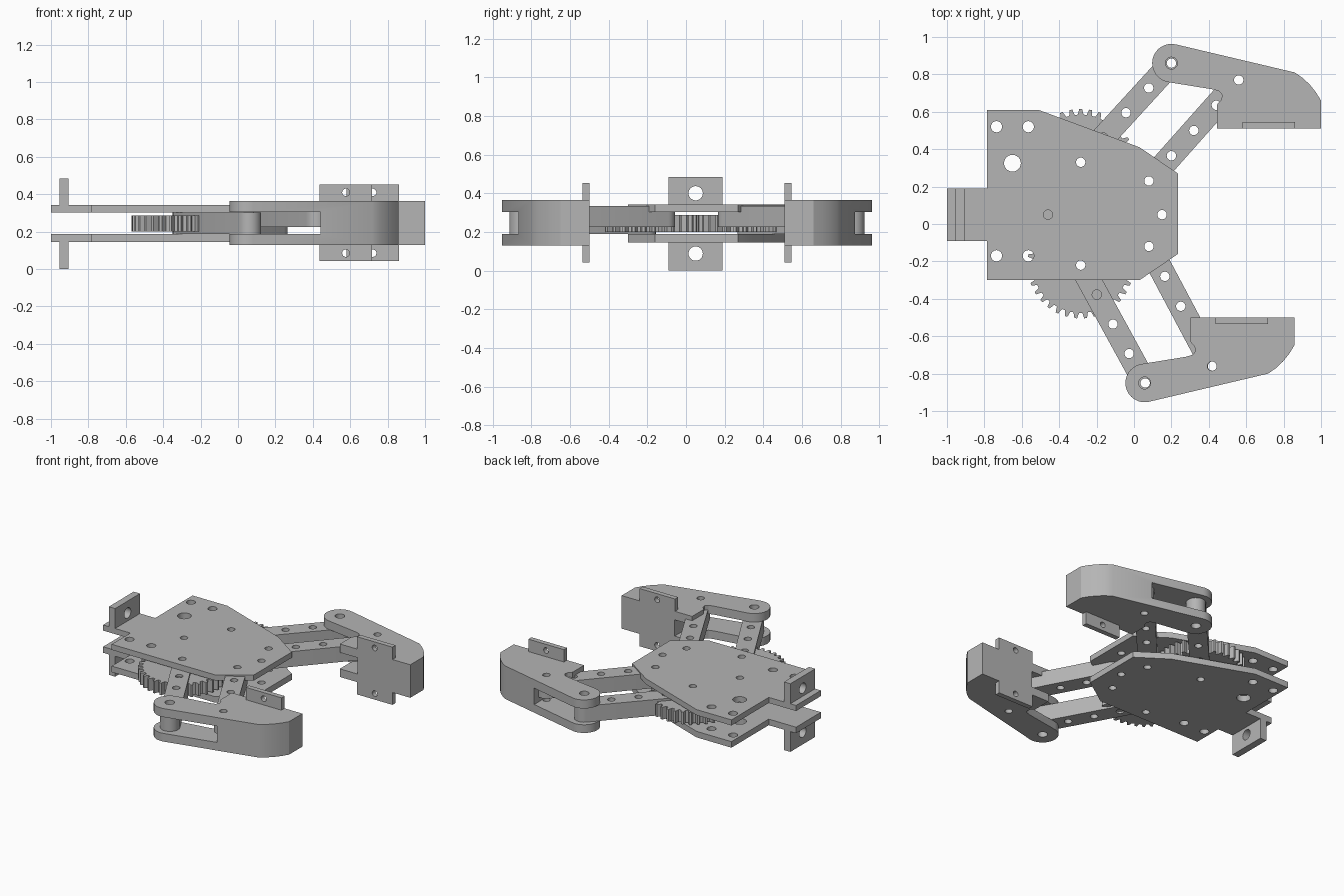
import bpy, bmesh
from math import sin, cos, radians, pi, atan2, hypot
from mathutils import Vector

cube = bpy.data.objects.get("Cube")
if cube:
    bpy.data.objects.remove(cube, do_unlink=True)

grey = bpy.data.materials.new("plain_grey")
grey.use_nodes = True
grey.diffuse_color = (0.46, 0.46, 0.46, 1)
grey.node_tree.nodes["Principled BSDF"].inputs["Base Color"].default_value = grey.diffuse_color


def arc(cx, cy, r, a0=0, a1=360, n=24):
    """Points along an arc; a full turn leaves out the repeated point."""
    last = n if a1 - a0 == 360 else n + 1
    return [(cx + r * cos(radians(a0 + (a1 - a0) * i / n)),
             cy + r * sin(radians(a0 + (a1 - a0) * i / n))) for i in range(last)]


def baked(obj):
    dg = bpy.context.evaluated_depsgraph_get()
    return bpy.data.meshes.new_from_object(obj.evaluated_get(dg))


def prism(name, outline, lo, hi, holes=(), axis="Z"):
    """Extrude an outline with round holes (x, y, r) along an axis."""
    curve = bpy.data.curves.new(name, "CURVE")
    curve.dimensions = "2D"
    curve.fill_mode = "BOTH"
    curve.extrude = (hi - lo) / 2
    for loop in [outline] + [arc(*h) for h in holes]:
        s = curve.splines.new("POLY")
        s.points.add(len(loop) - 1)
        for p, (x, y) in zip(s.points, loop):
            p.co = (x, y, 0, 1)
        s.use_cyclic_u = True
    tmp = bpy.data.objects.new(name + "_outline", curve)
    bpy.context.collection.objects.link(tmp)
    mesh = baked(tmp)
    bpy.data.objects.remove(tmp, do_unlink=True)

    bm = bmesh.new()
    bm.from_mesh(mesh)
    bmesh.ops.remove_doubles(bm, verts=bm.verts, dist=1e-5)
    for v in bm.verts:
        a, b, c = v.co.x, v.co.y, v.co.z + (lo + hi) / 2
        v.co = {"Z": (a, b, c), "Y": (a, c, b), "X": (c, a, b)}[axis]
    bmesh.ops.recalc_face_normals(bm, faces=bm.faces)
    bm.to_mesh(mesh)
    bm.free()
    obj = bpy.data.objects.new(name, mesh)
    bpy.context.collection.objects.link(obj)
    finish(obj)
    return obj


def finish(obj):
    mesh = obj.data
    mesh.materials.clear()
    mesh.materials.append(grey)
    mesh.shade_smooth()
    mesh.set_sharp_from_angle(angle=radians(30))


def cut(obj, cutters):
    for c in cutters:
        c.hide_render = True
        mod = obj.modifiers.new("cut", "BOOLEAN")
        mod.operation = "DIFFERENCE"
        mod.solver = "EXACT"
        mod.object = c
    mesh = baked(obj)
    obj.modifiers.clear()
    obj.data = mesh
    finish(obj)
    for c in cutters:
        bpy.data.objects.remove(c, do_unlink=True)


def rect(x0, y0, x1, y1):
    return [(x0, y0), (x1, y0), (x1, y1), (x0, y1)]


def gear_outline(cx, cy, root, tip, teeth, phase):
    pts = []
    for i in range(teeth):
        for off, r in ((-.32, root), (-.14, tip), (.14, tip), (.32, root)):
            a = phase + (i + off) * 2 * pi / teeth
            pts.append((cx + r * cos(a), cy + r * sin(a)))
    return pts


def link(name, a, b, lo, hi, steps):
    """Round-ended bar with evenly spaced holes, counted back from b."""
    t = atan2(b[1] - a[1], b[0] - a[0]) * 180 / pi
    outline = arc(*b, .064, t - 90, t + 90, 12) + arc(*a, .064, t + 90, t + 270, 12)
    a, b = Vector(a), Vector(b)
    holes = [(*a.lerp(b, i / 4), .025) for i in steps]
    prism(name, outline, lo, hi, holes)


# Base plates
plate = [(-1, -.09), (-.785, -.09), (-.785, -.3), (.03, -.3), (.235, -.16),
         (.235, .27), (.03, .41), (-.51, .61), (-.785, .61), (-.785, .19), (-1, .19)]
plate_holes = [(x, y, .03) for x in (-.735, -.565) for y in (.52, -.17)]
plate_holes += [(-.65, .325, .045), (-.285, .33, .025), (-.285, -.22, .025),
                (.08, .23, .025), (.08, -.12, .025), (.15, .05, .025)]
prism("lower_plate", plate, .145, .188, plate_holes)
prism("upper_plate", plate, .303, .343, plate_holes + [(-.46, .05, .025)])

# Upright mounting tabs
prism("lower_mount_tab", rect(-.09, 0, .19, .146), -.955, -.905, [(.05, .088, .037)], "X")
prism("upper_mount_tab", rect(-.09, .342, .19, .485), -.955, -.905, [(.05, .4, .037)], "X")

# Meshing gears and the bars they swing
TEETH = 34
for side, y, ph in (("left", .33, -pi / 2), ("right", -.22, pi / 2 + pi / TEETH)):
    prism(side + "_gear", gear_outline(-.285, y, .255, .285, TEETH, ph),
          .2, .287, [(-.285, y, .025)])
link("left_drive_link", (-.285, .33), (.2, .86), .188, .303, (0, 1, 2, 3, 4))
link("right_drive_link", (-.285, -.22), (.06, -.85), .188, .303, (0, 1, 2, 3, 4))
link("left_follower_link", (.08, .23), (.56, .77), .225, .334, (0, 1, 2, 3, 4))
link("right_follower_link", (.08, -.12), (.42, -.76), .225, .334, (0, 1, 2, 3, 4))

# Fingers: one profile, mirrored and shifted for the other side
finger = arc(.2, .86, .103, 76, 259, 16) + [
    (.42, .72), (.455, .71), (.472, .69), (.467, .665), (.445, .64), (.445, .51),
    (1, .51), (1, .66), (.972, .705), (.94, .745), (.903, .78), (.86, .81)]

for side, dx, flip in (("left", 0, False), ("right", -.143, True)):
    def ty(y):
        return .01 - y if flip else y

    def place(pts):
        return [(x + dx, ty(y)) for x, y in pts]

    body = prism(side + "_finger", place(finger), .13, .365,
                 [(.2 + dx, ty(.86), .032), (.56 + dx, ty(.77), .025)])
    slot = prism("slot_cutter", place(rect(0, .4, .583, 1.1)), .188, .304)
    y0, y1 = sorted((ty(.4), ty(.53)))
    recess = prism("recess_cutter", arc(.72 + dx, .2475, .185, n=48), y0, y1, axis="Y")
    cut(body, [slot, recess])

    # Sensor tabs above and below the gripping face
    y0, y1 = sorted((ty(.51), ty(.545)))
    for level, z0, z1, zh in (("lower", .042, .131, .085), ("upper", .364, .453, .41)):
        prism(f"{side}_finger_{level}_tab", rect(.58 + dx, z0, .86 + dx, z1),
              y0, y1, [(.72 + dx, zh, .02)], "Y")
